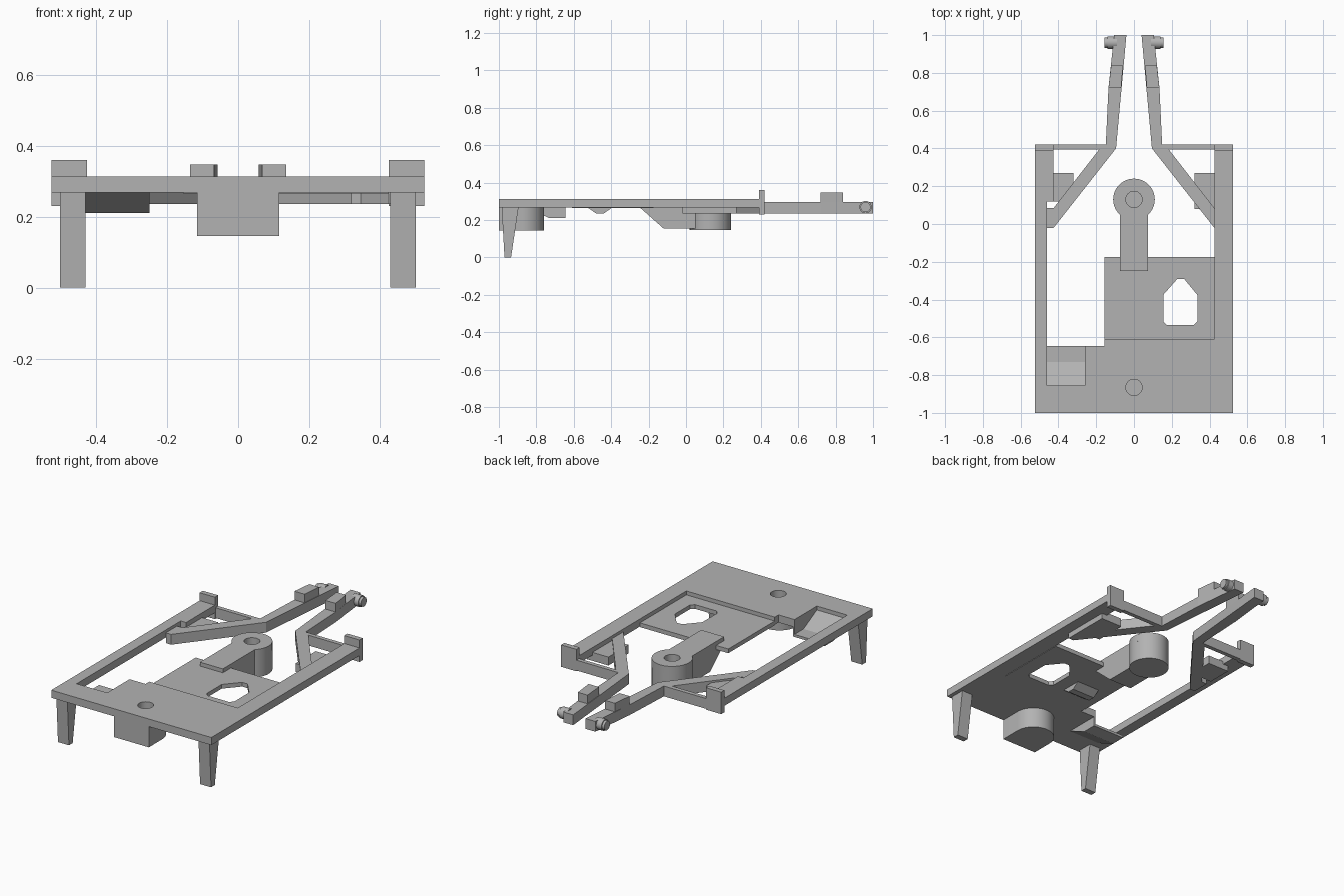
import bpy, bmesh, math
from mathutils import Vector

cube = bpy.data.objects.get("Cube")
if cube:
    bpy.data.objects.remove(cube, do_unlink=True)

grey = bpy.data.materials.new("plain grey")
grey.use_nodes = True
colour = (0.45, 0.45, 0.45, 1)
grey.diffuse_color = colour
grey.node_tree.nodes["Principled BSDF"].inputs["Base Color"].default_value = colour


def finish(name, bm, smooth=False):
    bmesh.ops.recalc_face_normals(bm, faces=bm.faces)
    mesh = bpy.data.meshes.new(name)
    bm.to_mesh(mesh)
    bm.free()
    mesh.materials.append(grey)
    obj = bpy.data.objects.new(name, mesh)
    bpy.context.collection.objects.link(obj)
    if smooth:
        bpy.ops.object.select_all(action='DESELECT')
        obj.select_set(True)
        bpy.context.view_layer.objects.active = obj
        bpy.ops.object.shade_smooth_by_angle(angle=math.radians(30))
    return obj


def prism(name, loops, low, high, axis='Z', smooth=False):
    """Extrude an outline (and any hole loops) along an axis."""
    place = {'Z': lambda a, b, h: (a, b, h), 'X': lambda a, b, h: (h, a, b)}[axis]
    bm = bmesh.new()
    edges = []
    for loop in loops:
        vs = [bm.verts.new(place(a, b, low)) for a, b in loop]
        edges += [bm.edges.new((vs[i - 1], vs[i])) for i in range(len(vs))]
    bmesh.ops.triangle_fill(bm, edges=edges, use_beauty=True)
    new = bmesh.ops.extrude_face_region(bm, geom=bm.faces[:])["geom"]
    shift = Vector(place(0, 0, high - low))
    bmesh.ops.translate(bm, vec=shift, verts=[v for v in new if isinstance(v, bmesh.types.BMVert)])
    bmesh.ops.dissolve_limit(bm, angle_limit=0.01, verts=bm.verts, edges=bm.edges)
    return finish(name, bm, smooth)


def rect(x0, x1, y0, y1):
    return [(x0, y0), (x1, y0), (x1, y1), (x0, y1)]


def arc(cx, cy, r, start=0, end=360, n=40):
    steps = n if end - start == 360 else n + 1
    angles = [math.radians(start + (end - start) * i / n) for i in range(steps)]
    return [(cx + r * math.cos(a), cy + r * math.sin(a)) for a in angles]


def flip(points, side):
    return [(side * x, y) for x, y in points]


BOTTOM, TOP, LOW = 0.268, 0.313, 0.235

# Main frame: front deck with two side rails, notched for the pocket
frame = [(-.525, -1), (.525, -1), (.525, .42), (.425, .42), (.425, -.61),
         (-.155, -.61), (-.155, -.645), (-.26, -.645), (-.26, -.855),
         (-.46, -.855), (-.46, .12), (-.425, .12), (-.425, .42), (-.525, .42)]
prism("frame", [frame, arc(0, -.865, .043)], BOTTOM, TOP, smooth=True)

# Sunken middle panel with its window
window = [(.155, -.375), (.155, -.515), (.175, -.535), (.315, -.535),
          (.335, -.515), (.335, -.375), (.265, -.29), (.23, -.29)]
prism("middle_panel", [rect(-.155, .425, -.61, -.175), window], BOTTOM - .003, .29)

# Keyhole tongue, its sloped support and the round boss
tongue = [(-.075, -.25), (.075, -.25)] + arc(0, .13, .11, -47, 227)
prism("tongue", [tongue, arc(0, .13, .043)], BOTTOM, TOP, smooth=True)
prism("boss", [arc(0, .13, .11)], .148, BOTTOM, smooth=True)
prism("tongue_support", [[(-.25, .27), (-.12, .155), (.1, .155), (.1, .27)]],
      -.075, .075, 'X')
prism("panel_rib", [[(-.53, .27), (-.48, LOW), (-.44, LOW), (-.39, .27)]],
      -.075, .075, 'X')

# Front block with rounded back
front_block = [(-.115, -1), (.115, -1)] + arc(0, -.875, .115, 0, 180)
prism("front_block", [front_block], .145, BOTTOM, smooth=True)

# Sloped pocket under the deck
prism("pocket_floor", [[(-.855, .29), (-.855, .268), (-.73, .21), (-.645, .21), (-.645, .225), (-.73, .225)]],
      -.46, -.25, 'X')
prism("pocket_wall", [[(-.855, .27), (-.73, .21), (-.645, .21), (-.645, .27)]],
      -.26, -.25, 'X')

arm = [(.46, -.02), (.425, -.02), (.095, .4), (.04, 1), (.105, 1),
       (.135, .72), (.15, .4), (.18, .4), (.425, .085), (.46, .085)]
lug = [(.068, .72), (.135, .72), (.121, .84), (.058, .84)]

for side, word in ((-1, "right"), (1, "left")):
    # Tapered leg
    x0, x1 = sorted((side * .43, side * .502))
    prism(word + "_leg", [[(-.985, .27), (-.97, 0), (-.935, 0), (-.895, .27)]], x0, x1, 'X')

    # Diagonal brace running into the long arm, with raised lug
    prism(word + "_arm", [flip(arm, side)], LOW, .296)
    prism(word + "_arm_lug", [flip(lug, side)], .29, .347)

    # Stepped pivot pin at the arm tip
    for part, a, b, r in (("pin", .09, .14, .033), ("pin_cap", .14, .155, .027)):
        x0, x1 = sorted((side * a, side * b))
        prism(word + "_" + part, [arc(.96, .269, r, n=24)], x0, x1, 'X', True)

    # Rear post and thin cross bar
    prism(word + "_rear_post", [flip(rect(.425, .525, .39, .42), side)], .23, .36)
    prism(word + "_rear_bar", [flip(rect(.13, .43, .395, .42), side)], LOW, .296)

    # Low shelf beside the rail
    front = .08 if side > 0 else .12
    prism(word + "_shelf", [flip(rect(.32, .46, front, .27), side)], LOW, .285)
